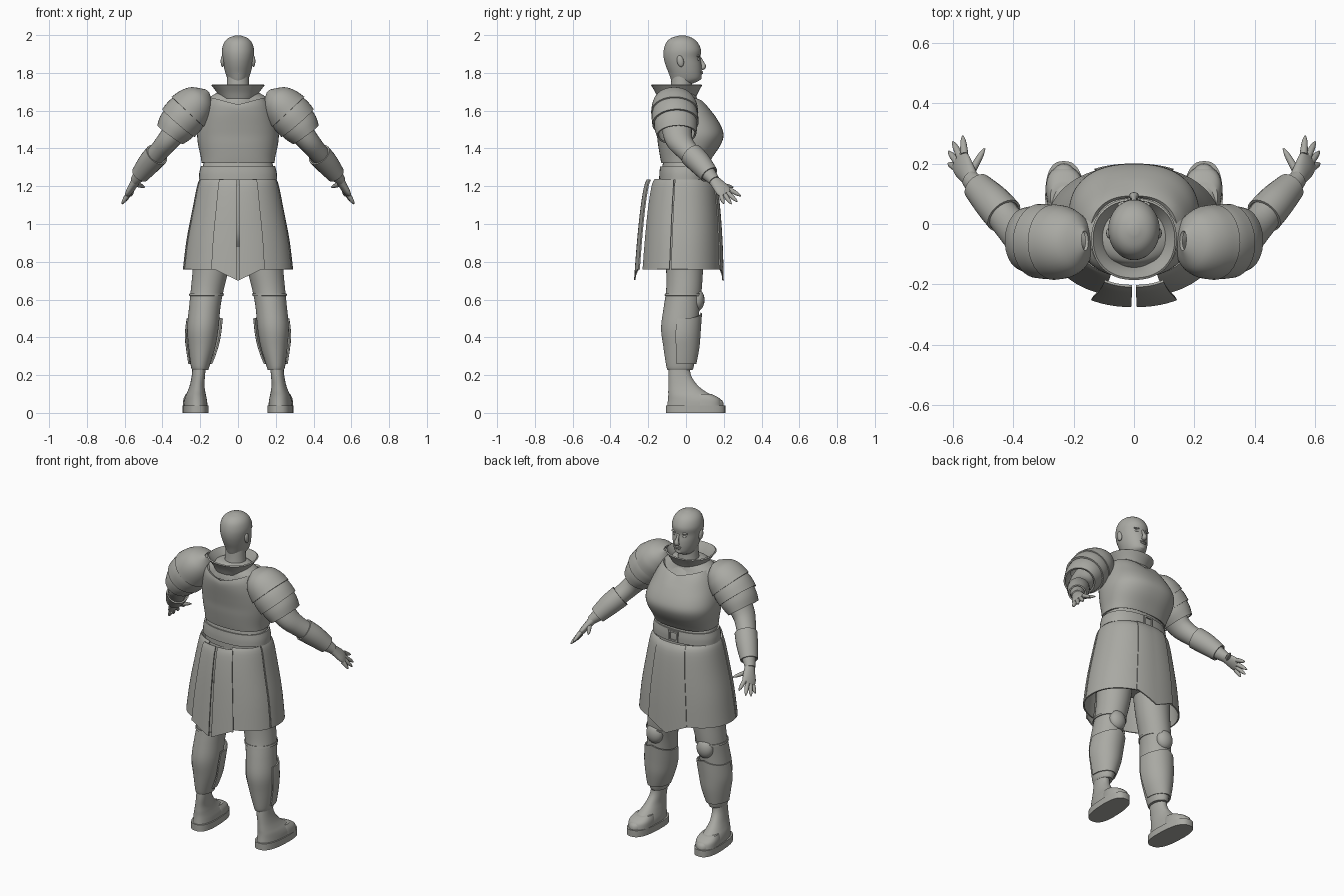
import bpy, bmesh, math
from mathutils import Vector, Matrix

if "Cube" in bpy.data.objects:
    bpy.data.objects.remove(bpy.data.objects["Cube"])

grey = bpy.data.materials.new("warm_grey")
grey.use_nodes = True
colour = (0.4, 0.4, 0.37, 1)
grey.diffuse_color = colour
grey.node_tree.nodes["Principled BSDF"].inputs["Base Color"].default_value = colour
parts = []


def finish(name, bm, mirror=False, thick=0.0):
    """Turn a bmesh into a named part, optionally mirrored and thickened."""
    bmesh.ops.recalc_face_normals(bm, faces=bm.faces)
    mesh = bpy.data.meshes.new(name)
    bm.to_mesh(mesh)
    bm.free()
    mesh.materials.append(grey)
    ob = bpy.data.objects.new(name, mesh)
    bpy.context.collection.objects.link(ob)
    if thick:
        mod = ob.modifiers.new("Solidify", "SOLIDIFY")
        mod.thickness, mod.offset = thick, 0
    if mirror:
        mod = ob.modifiers.new("Mirror", "MIRROR")
        mod.use_mirror_merge = False
    parts.append(ob)


def sample(rows, t):
    """Smooth interpolation through rows, t from 0 to 1."""
    s = t * (len(rows) - 1)
    i = min(int(s), len(rows) - 2)
    f = s - i
    p0, p1 = rows[max(i - 1, 0)], rows[i]
    p2, p3 = rows[i + 1], rows[min(i + 2, len(rows) - 1)]
    return [b + 0.5 * f * (c - a + f * (2*a - 5*b + 4*c - d + f * (3*(b - c) + d - a)))
            for a, b, c, d in zip(p0, p1, p2, p3)]


def grid(name, func, nu, nv, closed=True, cap=True, **kw):
    bm = bmesh.new()
    cols = nu if closed else nu + 1
    rings = [[bm.verts.new(func(i / nu, j / nv)) for i in range(cols)] for j in range(nv + 1)]
    for a, b in zip(rings, rings[1:]):
        for i in range(nu):
            k = (i + 1) % cols
            bm.faces.new((a[i], a[k], b[k], b[i]))
    if closed and cap:
        bm.faces.new(rings[0])
        bm.faces.new(rings[-1])
    finish(name, bm, **kw)


def signed_pow(v, p):
    return math.copysign(abs(v) ** p, v)


def loft(name, rows, a0=0, a1=360, power=2.0, grow=0.0, edge=None, nu=40, steps=4, toe=0.0, **kw):
    """Upright loft; rows hold z, centre x, half width, back y, front y."""
    def func(u, v):
        z, cx, rx, yb, yf = sample(rows, v)
        a = math.radians(a0 + (a1 - a0) * u)
        x = (rx + grow) * signed_pow(math.cos(a), 2 / power)
        y = (yb + yf) / 2 + ((yf - yb) / 2 + grow) * signed_pow(math.sin(a), 2 / power)
        if edge:
            z += edge(x, y, v)
        return (cx + x + toe * y, y, z)
    grid(name, func, nu, steps * (len(rows) - 1), closed=(a1 - a0 == 360), **kw)


def tube(name, rows, ref=(0, 1, 0), nu=24, steps=4, **kw):
    """Limb along a path; rows hold x, y, z, radius, radius along ref."""
    def func(u, v):
        p = sample(rows, v)
        tan = Vector(sample(rows, min(v + .01, 1))[:3]) - Vector(sample(rows, max(v - .01, 0))[:3])
        tan.normalize()
        side = Vector(ref)
        side = (side - tan * side.dot(tan)).normalized()
        a = math.tau * u
        return Vector(p[:3]) + side * p[4] * math.cos(a) + tan.cross(side) * p[3] * math.sin(a)
    grid(name, func, nu, steps * (len(rows) - 1), **kw)


def ball(name, loc, size, tilt=0.0, **kw):
    bm = bmesh.new()
    m = Matrix.Translation(loc) @ Matrix.Rotation(tilt, 4, 'X') @ Matrix.Diagonal((*size, 1))
    bmesh.ops.create_uvsphere(bm, u_segments=20, v_segments=12, radius=1, matrix=m)
    finish(name, bm, **kw)


def box(name, loc, size):
    bm = bmesh.new()
    bmesh.ops.create_cube(bm, size=1, matrix=Matrix.Translation(loc) @ Matrix.Diagonal((*size, 1)))
    finish(name, bm)


# Head and face
loft("head", [(1.745, 0, .04, -.07, .04), (1.765, 0, .054, -.08, .076), (1.8, 0, .067, -.092, .083),
              (1.84, 0, .076, -.108, .082), (1.88, 0, .082, -.118, .076), (1.92, 0, .085, -.118, .08),
              (1.96, 0, .074, -.105, .062), (1.985, 0, .05, -.078, .033), (1.998, 0, .014, -.035, -.005)])
loft("neck", [(1.64, 0, .08, -.11, .05), (1.7, 0, .062, -.085, .035), (1.8, 0, .056, -.075, .03)])
tube("nose", [(0, .074, 1.882, .006, .007), (0, .086, 1.855, .009, .009),
              (0, .093, 1.832, .013, .016), (0, .08, 1.822, .008, .012)], ref=(1, 0, 0), nu=12)
ball("upper_lip", (0, .081, 1.806), (.022, .009, .005))
ball("lower_lip", (0, .081, 1.798), (.018, .009, .006))
ball("chin", (0, .07, 1.776), (.022, .013, .014))
ball("eye", (.031, .062, 1.872), (.014, .01, .008), mirror=True)
ball("brow", (.031, .064, 1.889), (.023, .011, .006), mirror=True)
ball("ear", (.081, -.03, 1.862), (.011, .018, .031), tilt=.2, mirror=True)

# Torso, breastplate and collar
loft("torso", [(1.3, 0, .17, -.115, .1), (1.45, 0, .19, -.13, .15), (1.56, 0, .19, -.15, .13),
               (1.64, 0, .185, -.14, .07), (1.69, 0, .12, -.13, .05), (1.71, 0, .075, -.1, .03)])


def neckline(x, y, v):
    return -.035 * max(0, 1 - abs(x) / .13) * max(0, v - .7) / .3


loft("breastplate", [(1.325, 0, .187, -.125, .115), (1.36, 0, .192, -.132, .137), (1.42, 0, .205, -.142, .177),
                     (1.47, 0, .21, -.148, .193), (1.52, 0, .203, -.157, .178), (1.58, 0, .185, -.168, .142),
                     (1.63, 0, .165, -.172, .112), (1.665, 0, .14, -.168, .09)],
     power=2.4, nu=64, cap=False, thick=.012, edge=neckline)
loft("collar", [(1.665, 0, .09, -.145, .045), (1.7, 0, .11, -.16, .062), (1.737, 0, .138, -.182, .082)],
     power=2.2, cap=False, thick=.008)
loft("collar_base", [(1.63, 0, .13, -.155, .085), (1.665, 0, .1, -.148, .06), (1.69, 0, .085, -.13, .04)])

# Waist, belt and buckle
loft("waist", [(1.2, 0, .195, -.13, .11), (1.26, 0, .195, -.13, .11), (1.34, 0, .178, -.12, .1)], power=2.3)
loft("belt", [(1.235, 0, .202, -.137, .118), (1.27, 0, .2, -.136, .118), (1.305, 0, .192, -.132, .114)],
     power=2.3, cap=False, thick=.01)
for s in (-1, 1):
    box("buckle_side", (s * .027, .123, 1.27), (.01, .012, .064))
    box("buckle_bar", (0, .123, 1.27 + s * .027), (.06, .012, .01))

# Skirt panels
skirt = [(1.235, 0, .2, -.172, .135), (1.2, 0, .213, -.188, .158), (1.08, 0, .237, -.208, .174),
         (.92, 0, .268, -.225, .185), (.76, 0, .288, -.238, .19)]


def pointed(x, y, v):
    return -.06 * v * max(0, 1 - abs(x) / .125)


panel = dict(power=2.2, thick=.008, nu=20)
loft("front_flap", skirt, 66, 114, grow=.006, edge=pointed, **panel)
loft("side_panel", skirt, -13, 67, mirror=True, **panel)
loft("rear_side_panel", skirt, -70, -15, mirror=True, **panel)
loft("back_flap", [(z, cx, rx, yb - .033, yf) for z, cx, rx, yb, yf in skirt], -88.7, -63,
     edge=pointed, mirror=True, **panel)
loft("pelvis", [(1.24, 0, .18, -.12, .1), (1.1, 0, .2, -.13, .11), (.95, 0, .19, -.12, .1),
                (.88, 0, .1, -.08, .06)])

# Legs, greaves, knees
leg = [(1.1, .11, .1, -.11, .09), (.9, .132, .102, -.11, .095), (.76, .145, .095, -.105, .09),
       (.65, .163, .087, -.105, .083), (.56, .176, .083, -.118, .072), (.45, .186, .083, -.132, .065),
       (.35, .191, .071, -.12, .058), (.25, .2, .05, -.105, .042), (.228, .2, .043, -.098, .034)]
loft("leg", leg, mirror=True)
loft("greave", leg[4:8], -12, 192, grow=.009, thick=.008, nu=24, mirror=True,
     edge=lambda x, y, v: -.04 * (1 - v) * (1 + abs(x) / .12) + .01)
ball("knee_guard", (.172, .058, .598), (.053, .04, .06), mirror=True)
loft("knee_strap", [(.632, .166, .087, -.107, .082), (.62, .168, .087, -.109, .081)], grow=.002,
     cap=False, thick=.005, steps=1, mirror=True)

# Feet
loft("foot", [(.035, .222, .062, -.1, .2), (.065, .222, .06, -.096, .192), (.09, .222, .054, -.094, .145),
              (.115, .22, .046, -.094, .1), (.15, .217, .038, -.093, .058), (.2, .211, .035, -.093, .026),
              (.26, .207, .035, -.09, .02)], power=2.2, toe=.05, mirror=True)
loft("sole", [(0, .222, .068, -.106, .208), (.04, .222, .068, -.106, .208)], power=2.6, steps=1,
     toe=.05, mirror=True)
loft("shoe_strap", [(.04, .222, .064, .02, .19), (.075, .222, .061, .03, .18), (.1, .222, .05, .04, .135)],
     power=2.4, toe=.05, mirror=True)

# Arms
arm = [(.2, -.05, 1.64, .07, .08), (.29, -.05, 1.54, .072, .082), (.36, -.04, 1.455, .06, .074),
       (.405, -.005, 1.4, .054, .06), (.46, .06, 1.335, .05, .052), (.51, .115, 1.27, .038, .04),
       (.545, .15, 1.23, .026, .03)]
tube("arm", arm, mirror=True)
tube("vambrace", [(.43, .028, 1.367, .06, .06), (.47, .073, 1.322, .057, .057), (.518, .123, 1.262, .045, .046)],
     cap=False, thick=.008, mirror=True)

# Layered shoulder armour
dome = [(.165, -.055, 1.7, .012, .03), (.19, -.057, 1.672, .07, .085), (.225, -.06, 1.635, .1, .112),
        (.265, -.06, 1.592, .114, .12)]
tube("shoulder_dome", dome, nu=36, cap=False, thick=.01, mirror=True)
tube("upper_lame", [(.252, -.06, 1.602, .104, .11), (.283, -.059, 1.572, .11, .118),
                    (.315, -.056, 1.535, .108, .118)], nu=36, cap=False, thick=.01, mirror=True)
tube("lower_lame", [(.3, -.056, 1.55, .1, .108), (.33, -.053, 1.512, .096, .108),
                    (.358, -.05, 1.474, .08, .1)], nu=36, cap=False, thick=.01, mirror=True)

# Hands
spread = (-.05, .1, .04)
tube("palm", [(.535, .14, 1.24, .024, .028), (.552, .168, 1.21, .021, .036), (.569, .195, 1.18, .018, .043),
              (.58, .213, 1.16, .012, .038)], ref=spread, mirror=True)
fingers = {"index_finger": ((.561, .23, 1.183), (.566, .291, 1.148)),
           "middle_finger": ((.572, .217, 1.168), (.599, .272, 1.118)),
           "ring_finger": ((.582, .203, 1.158), (.613, .24, 1.106)),
           "little_finger": ((.587, .186, 1.15), (.614, .2, 1.108)),
           "thumb": ((.537, .175, 1.21), (.494, .25, 1.195))}
for name, (base, tip) in fingers.items():
    b, t = Vector(base), Vector(tip)
    sizes = (.013, .0125, .011, .009, .003)
    tube(name, [(*b.lerp(t, i / 4), r, r) for i, r in enumerate(sizes)], ref=spread, nu=12, steps=2, mirror=True)

# Bake modifiers and smooth everything while keeping hard edges
bpy.ops.object.select_all(action='DESELECT')
for ob in parts:
    ob.select_set(True)
bpy.context.view_layer.objects.active = parts[0]
bpy.ops.object.convert(target='MESH')
bpy.ops.object.shade_smooth_by_angle(angle=math.radians(38))
